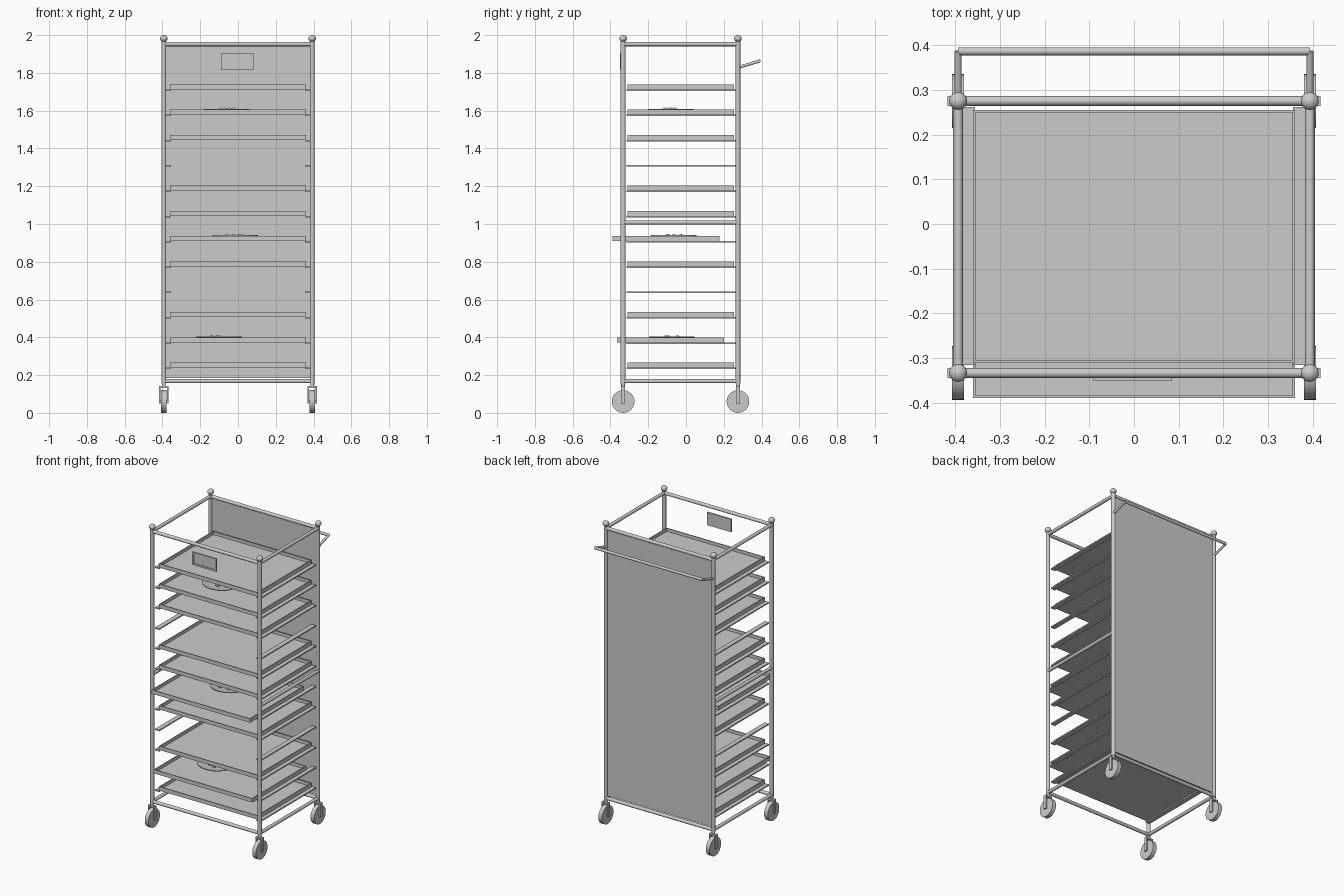
import bpy, bmesh, math
from mathutils import Vector

if "Cube" in bpy.data.objects:
    bpy.data.objects.remove(bpy.data.objects["Cube"])

metal = bpy.data.materials.new("brushed_grey")
metal.diffuse_color = (0.6, 0.6, 0.6, 1)
metal.use_nodes = True
metal.node_tree.nodes["Principled BSDF"].inputs["Base Color"].default_value = metal.diffuse_color

X, YF, YB = 0.393, -0.333, 0.275      # post positions
Z0, ZT = 0.168, 1.952                 # lower and upper rail heights


def finish(ob, name, smooth=False):
    ob.name = name
    ob.data.materials.append(metal)
    if smooth:
        bpy.ops.object.shade_smooth_by_angle(angle=math.radians(40))
    return ob


def box(name, x, y, z):
    """Box from (min, max) ranges."""
    loc = [(a + b) / 2 for a, b in (x, y, z)]
    bpy.ops.mesh.primitive_cube_add(size=1, location=loc)
    ob = bpy.context.object
    ob.scale = [b - a for a, b in (x, y, z)]
    bpy.ops.object.transform_apply(location=False, rotation=False, scale=True)
    return finish(ob, name)


def tube(name, a, b, r, sides=16):
    a, b = Vector(a), Vector(b)
    d = b - a
    bpy.ops.mesh.primitive_cylinder_add(vertices=sides, radius=r, depth=d.length, location=(a + b) / 2)
    ob = bpy.context.object
    ob.rotation_euler = d.to_track_quat('Z', 'Y').to_euler()
    return finish(ob, name, True)


def ball(name, loc, r, squash=1.0):
    bpy.ops.mesh.primitive_uv_sphere_add(segments=20, ring_count=12, radius=r, location=loc)
    ob = bpy.context.object
    ob.scale.z = squash
    return finish(ob, name, True)


def inset_box(name, x, y, z, side, rim, depth):
    """Box whose face pointing along side is inset and pushed inward."""
    ob = box(name, x, y, z)
    bm = bmesh.new()
    bm.from_mesh(ob.data)
    side = Vector(side)
    bm.normal_update()
    face = max(bm.faces, key=lambda f: f.normal.dot(side))
    bmesh.ops.inset_region(bm, faces=[face], thickness=rim)
    inner = bmesh.ops.extrude_discrete_faces(bm, faces=[face])["faces"][0]
    bmesh.ops.translate(bm, verts=inner.verts, vec=-side * depth)
    bm.to_mesh(ob.data)
    bm.free()
    return ob


def plate(name, x, y, z):
    """Round dish with a flared rim, spun from a profile."""
    prof = [(0, 0), (0.07, 0), (0.12, 0.022), (0.12, 0.026), (0.068, 0.006), (0, 0.006)]
    bm = bmesh.new()
    vs = [bm.verts.new((r, 0, h)) for r, h in prof]
    es = [bm.edges.new(p) for p in zip(vs, vs[1:])]
    bmesh.ops.spin(bm, geom=vs + es, cent=(0, 0, 0), axis=(0, 0, 1), angle=math.tau, steps=32)
    bmesh.ops.remove_doubles(bm, verts=bm.verts, dist=1e-5)
    bmesh.ops.recalc_face_normals(bm, faces=bm.faces)
    me = bpy.data.meshes.new(name)
    bm.to_mesh(me)
    bm.free()
    ob = bpy.data.objects.new(name, me)
    bpy.context.collection.objects.link(ob)
    ob.location = (x, y, z)
    bpy.ops.object.select_all(action='DESELECT')
    ob.select_set(True)
    bpy.context.view_layer.objects.active = ob
    return finish(ob, name, True)


# Corner posts with ball caps and casters
for sx in (-X, X):
    for y in (YF, YB):
        tube("corner_post", (sx, y, 0.155), (sx, y, 1.966), 0.013)
        ball("post_cap", (sx, y, 1.982), 0.02, 0.9)
        tube("caster_stem", (sx, y, 0.135), (sx, y, 0.17), 0.01)
        tube("caster_wheel", (sx - 0.0135, y, 0.06), (sx + 0.0135, y, 0.06), 0.06, 32)
        tube("caster_axle", (sx - 0.024, y, 0.06), (sx + 0.024, y, 0.06), 0.007)
        box("caster_fork_top", (sx - 0.024, sx + 0.024), (y - 0.011, y + 0.011), (0.132, 0.142))
        for s in (-1, 1):
            c = sx + s * 0.02
            box("caster_fork_prong", (c - 0.004, c + 0.004), (y - 0.011, y + 0.011), (0.05, 0.135))

# Frame rails
for z in (Z0, ZT):
    for y in (YF, YB):
        tube("cross_rail", (-X, y, z), (X, y, z), 0.011)
for z in (Z0, 1.008, ZT):
    for sx in (-X, X):
        tube("side_rail", (sx, YF, z), (sx, YB, z), 0.011)

# Back panel
box("back_panel", (-0.384, 0.384), (0.272, 0.278), (0.185, 1.945))

# Ledges and trays: slots 3 and 8 are empty, two trays are pulled forward
pulled = {1: 0.055, 5: 0.078}
for i in range(12):
    z = 0.236 + i * 0.1339
    for s in (-1, 1):
        x = sorted((s * 0.355, s * 0.386))
        box("tray_ledge", x, (-0.315, 0.262), (z - 0.004, z + 0.004))
    if i not in (3, 8):
        d = pulled.get(i, 0)
        inset_box("tray", (-0.36, 0.36), (-0.311 - d, 0.255 - d), (z + 0.004, z + 0.03),
                  (0, 0, 1), 0.008, 0.021)

# Dishes with small round pieces on three trays
dishes = [(1, -0.1, -0.075, [(-0.04, -0.02), (-0.01, 0.03), (0, -0.03)]),
          (5, -0.015, -0.065, [(-0.045, -0.035), (-0.01, 0), (0.02, -0.03), (0.035, 0.04)]),
          (10, -0.06, -0.08, [(-0.035, 0), (-0.01, -0.03), (0.015, 0.02), (0.035, -0.01)])]
for i, x, y, bits in dishes:
    z = 0.236 + i * 0.1339 + 0.009
    plate("dish", x, y, z)
    for bx, by in bits:
        ball("dish_piece", (x + bx, y + by, z + 0.018), 0.014)

# Label holder on the front
inset_box("label_holder", (-0.091, 0.085), (-0.35, -0.34), (1.818, 1.903), (0, -1, 0), 0.016, 0.004)

# Push handle on the back
for sx in (-X, X):
    tube("handle_arm", (sx, YB, 1.828), (sx, 0.386, 1.862), 0.008)
tube("handle_bar", (-X, 0.386, 1.862), (X, 0.386, 1.862), 0.009)
